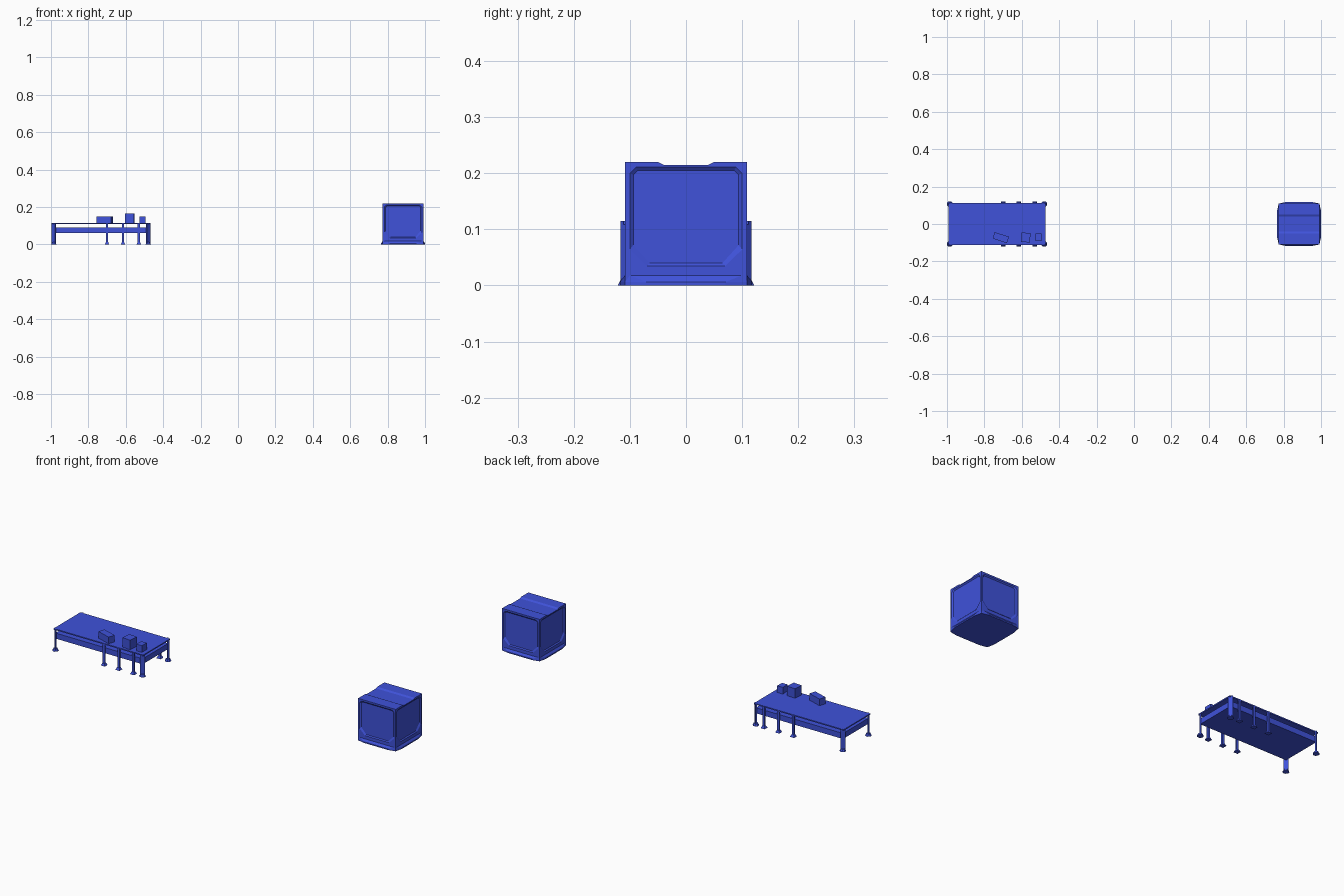
import bpy, bmesh
from math import radians, pi
from mathutils import Matrix

cube = bpy.data.objects.get("Cube")
if cube:
    bpy.data.objects.remove(cube, do_unlink=True)

# Single painted blue
blue = bpy.data.materials.new("royal blue")
blue.use_nodes = True
colour = (0.05, 0.085, 0.70, 1)
blue.diffuse_color = colour
blue.node_tree.nodes["Principled BSDF"].inputs["Base Color"].default_value = colour


def finish(name, bm):
    bmesh.ops.recalc_face_normals(bm, faces=bm.faces)
    mesh = bpy.data.meshes.new(name)
    bm.to_mesh(mesh)
    bm.free()
    mesh.materials.append(blue)
    ob = bpy.data.objects.new(name, mesh)
    bpy.context.collection.objects.link(ob)
    return ob


def box(name, x, y, z0, z1, wx, wy, turn=0):
    bm = bmesh.new()
    bmesh.ops.create_cube(bm, size=1)
    bm.transform(Matrix.Translation((x, y, (z0 + z1) / 2))
                 @ Matrix.Rotation(radians(turn), 4, 'Z')
                 @ Matrix.Diagonal((wx, wy, z1 - z0, 1)))
    return finish(name, bm)


def foot(name, x, y, r0, r1, sides):
    bm = bmesh.new()
    h = 0.012
    bmesh.ops.create_cone(bm, cap_ends=True, segments=sides, radius1=r0, radius2=r1, depth=h)
    bm.transform(Matrix.Translation((x, y, h / 2)) @ Matrix.Rotation(pi / sides, 4, 'Z'))
    return finish(name, bm)


# Table slabs
TX = -0.7325
box("table_top", TX, 0, 0.109, 0.115, 0.52, 0.222)
box("lower_shelf", TX, 0, 0.062, 0.091, 0.506, 0.212)

# Diagonal corner legs and slim side legs
for sy, side in ((-1, "front"), (1, "back")):
    for sx, end in ((-1, "right"), (1, "left")):
        x, y = TX + sx * 0.2525, sy * 0.106
        box(f"{side}_{end}_corner_leg", x, y, 0, 0.115, 0.024, 0.007, -45 * sx * sy)
        foot(f"{side}_{end}_corner_foot", x, y, 0.0162, 0.010, 8)
    for i, x in enumerate((-0.70, -0.615, -0.53)):
        box(f"{side}_middle_leg_{i}", x, sy * 0.1095, 0, 0.114, 0.012, 0.008)
        foot(f"{side}_middle_foot_{i}", x, sy * 0.1095, 0.017, 0.009, 4)

# Small boxes on the table
box("long_box", -0.712, -0.073, 0.115, 0.150, 0.08, 0.036, -18)
box("large_box", -0.579, -0.072, 0.115, 0.165, 0.048, 0.05, -5)
box("small_box", -0.510, -0.071, 0.115, 0.150, 0.032, 0.04)

# Crate body with a recessed eight-sided panel on each side
CX, H, TOP = 0.8825, 0.109, 0.215
rim = [(-0.07, 0.035), (-0.1, 0.064), (-0.1, 0.2), (-0.089, 0.211)]
floor = [(-0.065, 0.040), (-0.094, 0.072), (-0.094, 0.197), (-0.086, 0.205)]
corners = [(-H, 0), (-H, 0), (-H, TOP), (-H, TOP)]


def mirrored(half):
    return half + [(-u, v) for u, v in reversed(half)]


bm = bmesh.new()
for k in range(4):
    turn = Matrix.Translation((CX, 0, 0)) @ Matrix.Rotation(k * pi / 2, 4, 'Z')
    rings = [[bm.verts.new(turn @ Matrix.Translation((u, -d, v)).translation)
              for u, v in mirrored(half)]
             for half, d in ((corners, H), (rim, H), (floor, H - 0.005))]
    for a, b in zip(rings, rings[1:]):
        for i in range(8):
            j = (i + 1) % 8
            if (a[i].co - a[j].co).length < 1e-6:
                bm.faces.new((a[i], b[j], b[i]))
            else:
                bm.faces.new((a[i], a[j], b[j], b[i]))
    bm.faces.new(rings[-1])
bmesh.ops.remove_doubles(bm, verts=bm.verts, dist=1e-5)
bmesh.ops.holes_fill(bm, edges=[e for e in bm.edges if e.is_boundary], sides=4)
finish("crate_body", bm)

# Raised rails on the crate lid, sloping down to the middle
for s, side in ((-1, "front"), (1, "back")):
    bm = bmesh.new()
    section = [(H, TOP - 0.003), (H, 0.22), (0.05, 0.22), (0.04, TOP), (0.04, TOP - 0.003)]
    face = bm.faces.new([bm.verts.new((CX - H, s * y, z)) for y, z in section])
    out = bmesh.ops.extrude_face_region(bm, geom=[face])
    bmesh.ops.translate(bm, vec=(2 * H, 0, 0),
                        verts=[v for v in out["geom"] if isinstance(v, bmesh.types.BMVert)])
    finish(f"{side}_lid_rail", bm)

# Flared skirt around the crate foot
bm = bmesh.new()
for sx in (-1, 1):
    for sy in (-1, 1):
        for z in (0, 0.006):
            for x, y in ((0.1175, 0.07), (0.07, 0.1175), (H, H)):
                bm.verts.new((CX + sx * x, sy * y, z))
        for x, y in ((H, 0.1), (0.1, H)):
            bm.verts.new((CX + sx * x, sy * y, 0.018))
bmesh.ops.convex_hull(bm, input=bm.verts)
bmesh.ops.dissolve_limit(bm, angle_limit=radians(1), verts=bm.verts, edges=bm.edges)
finish("crate_skirt", bm)
